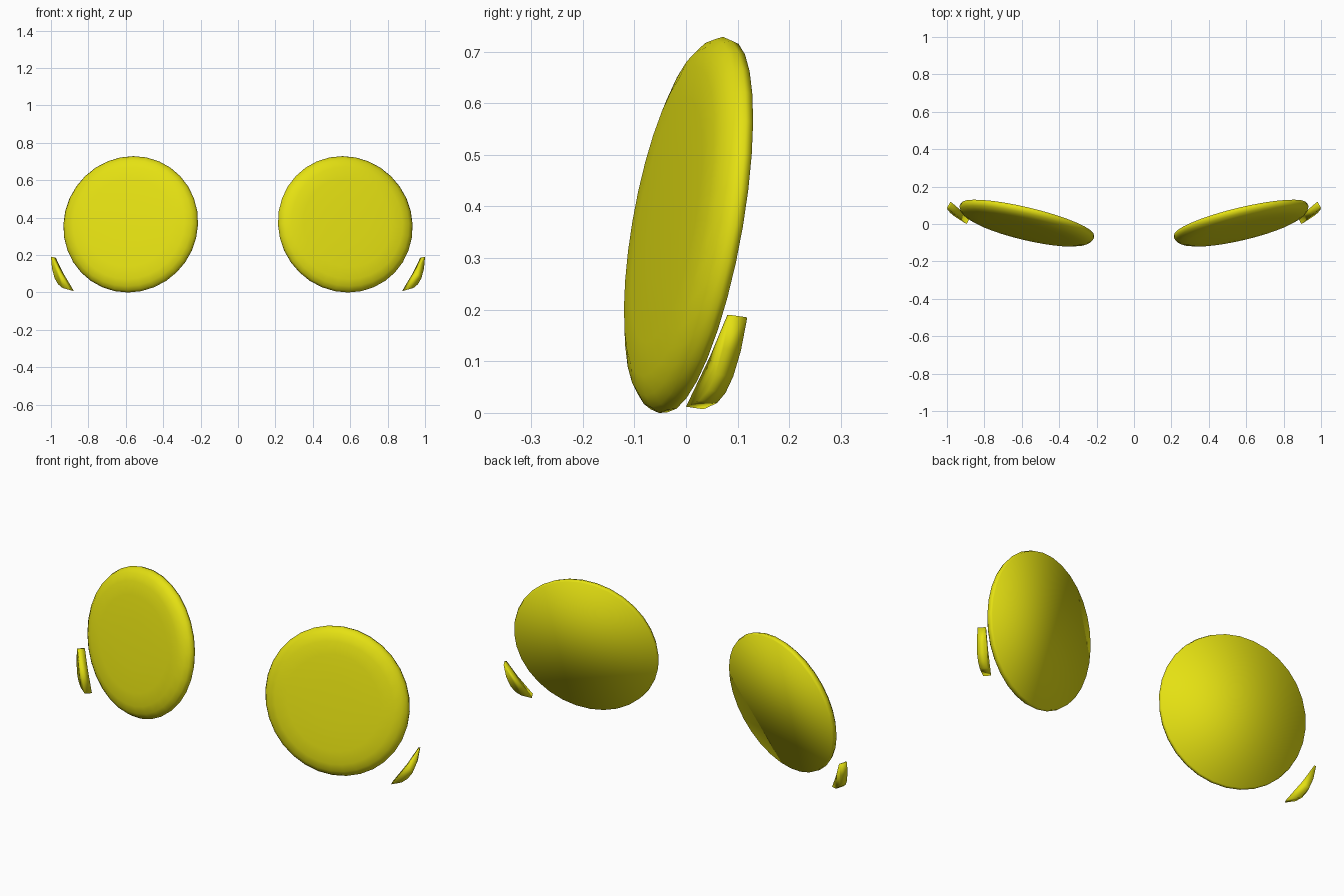
import bpy, bmesh, math
from mathutils import Vector

if "Cube" in bpy.data.objects:
    bpy.data.objects.remove(bpy.data.objects["Cube"])

yellow = bpy.data.materials.new("lamp_yellow")
yellow.diffuse_color = (0.78, 0.75, 0.006, 1)
yellow.use_nodes = True
yellow.node_tree.nodes["Principled BSDF"].inputs["Base Color"].default_value = yellow.diffuse_color


def finish(bm, name):
    """Turn a right-hand part into a smooth object mirrored to the left."""
    bmesh.ops.recalc_face_normals(bm, faces=bm.faces)
    for f in bm.faces:
        f.smooth = True
    me = bpy.data.meshes.new(name)
    bm.to_mesh(me)
    bm.free()
    me.materials.append(yellow)
    ob = bpy.data.objects.new(name, me)
    bpy.context.collection.objects.link(ob)
    mirror = ob.modifiers.new("mirror", 'MIRROR')
    mirror.use_axis[0] = True
    mirror.use_mirror_merge = False
    return ob


# Round lamp lens: lathed profile (radius, depth towards the front), flat back
SIDES = 32
centre = Vector((0.576, 0.0, 0.366))
normal = Vector((0.24, -1.0, 0.18)).normalized()
across = normal.cross(Vector((0, 0, 1))).normalized()
up = across.cross(normal)
profile = [(0.366, -0.026), (0.370, -0.010), (0.362, 0.006), (0.342, 0.022),
           (0.305, 0.034), (0.24, 0.039), (0.12, 0.042)]

bm = bmesh.new()
rings = []
for r, d in profile:
    ring = []
    for i in range(SIDES):
        a = 2 * math.pi * i / SIDES
        ring.append(bm.verts.new(centre + normal * d
                                 + (across * math.cos(a) + up * math.sin(a)) * r))
    rings.append(ring)
for lo, hi in zip(rings, rings[1:]):
    for i in range(SIDES):
        j = (i + 1) % SIDES
        bm.faces.new((lo[i], lo[j], hi[j], hi[i]))
bm.faces.new(rings[0])
tip = bm.verts.new(centre + normal * 0.043)
for i in range(SIDES):
    bm.faces.new((rings[-1][i], rings[-1][(i + 1) % SIDES], tip))
finish(bm, "lamp_lenses")

# Crescent marker lens: outline in x and z on a slanted plane, extruded back
outline = [(0.895, 0.012), (0.938, 0.024), (0.962, 0.044), (0.980, 0.075),
           (0.994, 0.125), (1.0, 0.19), (0.992, 0.19), (0.952, 0.108)]
bm = bmesh.new()
front = [bm.verts.new((x, 0.57 * (x - 0.895) + 0.14 * (z - 0.012), z))
         for x, z in outline]
face = bm.faces.new(front)
geom = bmesh.ops.extrude_face_region(bm, geom=[face], use_keep_orig=True)["geom"]
bmesh.ops.translate(bm, vec=(-0.018, 0.034, -0.005),
                    verts=[v for v in geom if isinstance(v, bmesh.types.BMVert)])
finish(bm, "marker_lenses")
